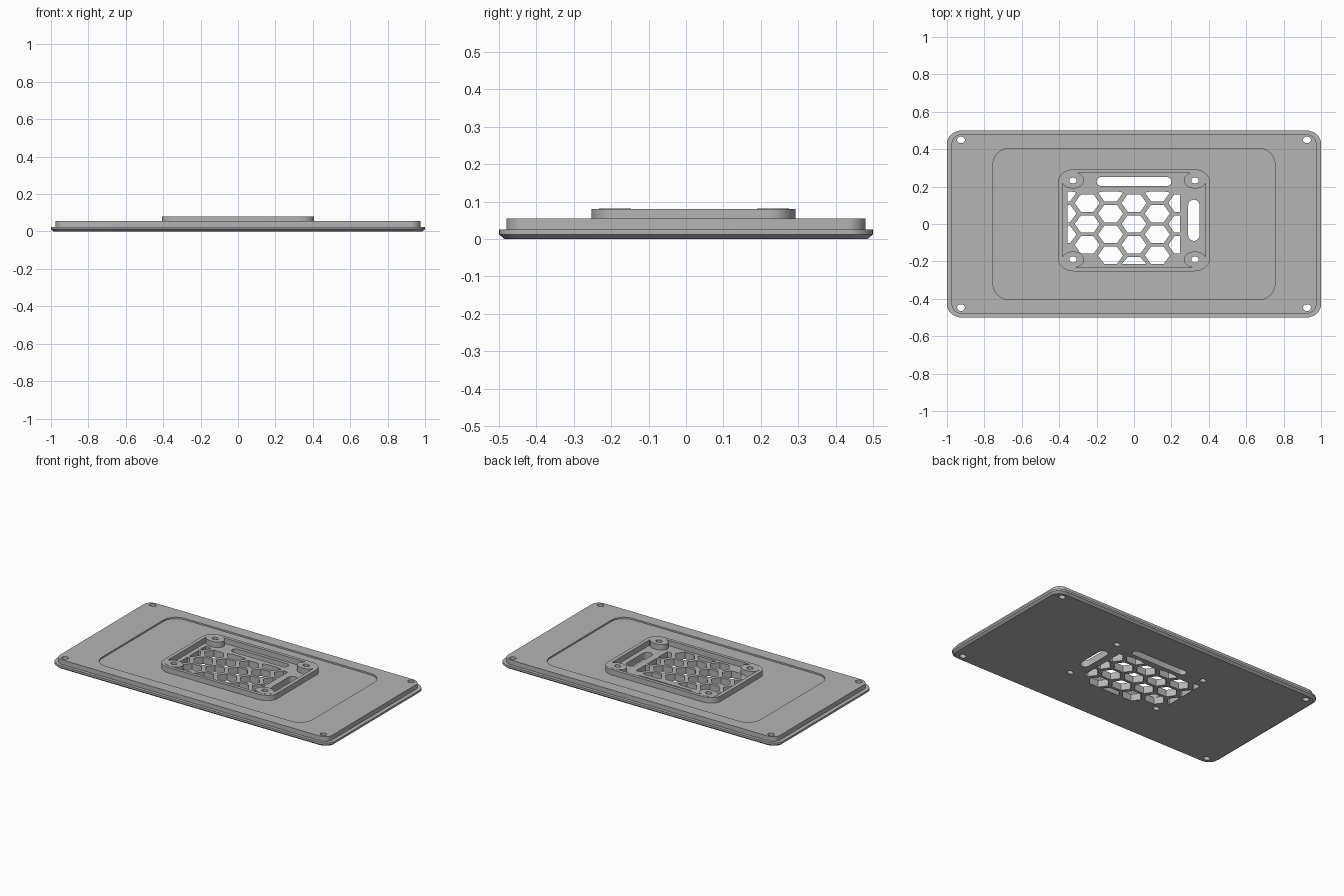
import bpy, bmesh, math

cube = bpy.data.objects.get("Cube")
if cube:
    bpy.data.objects.remove(cube, do_unlink=True)

grey = bpy.data.materials.new("plain_grey")
grey.use_nodes = True
GREY = (0.46, 0.46, 0.46, 1)
grey.diffuse_color = GREY
grey.node_tree.nodes["Principled BSDF"].inputs["Base Color"].default_value = GREY


def rounded(cx, cy, hx, hy, rx, ry, steps=8):
    """Outline of a rounded rectangle; equal half sizes and radii give an ellipse."""
    pts = []
    for q, (sx, sy) in enumerate([(1, 1), (-1, 1), (-1, -1), (1, -1)]):
        for i in range(steps + 1):
            a = math.pi / 2 * (q + i / steps)
            p = (cx + sx * (hx - rx) + rx * math.cos(a),
                 cy + sy * (hy - ry) + ry * math.sin(a))
            if not pts or math.dist(p, pts[-1]) > 1e-5:
                pts.append(p)
    if math.dist(pts[0], pts[-1]) < 1e-5:
        pts.pop()
    return pts


def ellipse(cx, cy, rx, ry):
    return rounded(cx, cy, rx, ry, rx, ry)


def loft(bm, layers, ring=False):
    """Join stacked outlines; cap the ends, or close them into a ring."""
    loops = [[bm.verts.new((x, y, z)) for x, y in pts] for pts, z in layers]
    pairs = list(zip(loops, loops[1:]))
    if ring:
        pairs.append((loops[-1], loops[0]))
    else:
        bm.faces.new(loops[0][::-1])
        bm.faces.new(loops[-1])
    for a, b in pairs:
        n = len(a)
        for i in range(n):
            j = (i + 1) % n
            bm.faces.new((a[i], a[j], b[j], b[i]))


def finish(bm, name):
    bmesh.ops.recalc_face_normals(bm, faces=bm.faces)
    me = bpy.data.meshes.new(name)
    bm.to_mesh(me)
    bm.free()
    me.materials.append(grey)
    ob = bpy.data.objects.new(name, me)
    bpy.context.collection.objects.link(ob)
    return ob


def cutter(name, outlines, z0, z1):
    bm = bmesh.new()
    for pts in outlines:
        loft(bm, [(pts, z0), (pts, z1)])
    ob = finish(bm, name)
    ob.hide_render = True
    return ob


def select(ob):
    bpy.ops.object.select_all(action='DESELECT')
    ob.select_set(True)
    bpy.context.view_layer.objects.active = ob


def cut(ob, tool):
    mod = ob.modifiers.new("cut", 'BOOLEAN')
    mod.operation, mod.solver, mod.object = 'DIFFERENCE', 'EXACT', tool
    select(ob)
    bpy.ops.object.modifier_apply(modifier=mod.name)


FLOOR, TOP, RIM = 0.045, 0.055, 0.08

# Stepped plate with a chamfered lower edge
bm = bmesh.new()
outer = rounded(0, 0, 1, 0.5, 0.08, 0.07)
step = rounded(0, 0, 0.975, 0.48, 0.055, 0.05)
loft(bm, [(rounded(0, 0, 0.985, 0.485, 0.065, 0.055), 0),
          (outer, 0.012), (outer, 0.025), (step, 0.025), (step, TOP)])
plate = finish(bm, "cover_plate")

# Shallow recess in the top
recess = cutter("recess_cutter", [rounded(0, 0, 0.755, 0.405, 0.09, 0.09)], FLOOR, 0.2)

# Honeycomb openings, clipped to the vent area
hexes = []
for col in range(-3, 3):
    offset = 0.056 if col % 2 else 0
    for row in range(-2, 2):
        cx, cy = col * 0.125, row * 0.112 + offset
        if abs(col) > 1 and row == -2:
            continue
        hexes.append((cx, cy))
    if col in (-2, 0, 2):
        continue
    if col != -3:
        hexes.append((cx, 0.168))


def clipped_hex(cx, cy):
    pts = []
    for i in range(6):
        a = i * math.pi / 3
        x = cx + 0.067 * math.cos(a)
        y = cy + 0.054 * math.sin(a)
        p = (min(max(x, -0.355), 0.245), min(max(y, -0.215), 0.175))
        if p not in pts:
            pts.append(p)
    return pts


vents = [clipped_hex(*h) for h in hexes]

# Cable slots behind and beside the honeycomb
vents.append(rounded(0, 0.227, 0.2, 0.024, 0.026, 0.0235))
vents.append(rounded(0.32, 0.02, 0.03, 0.11, 0.0295, 0.03))
vent_cutter = cutter("vent_cutter", vents, -0.1, 0.2)

# Screw holes in the plate corners and the bosses
bosses = [(x, y) for x in (-0.326, 0.326) for y in (-0.19, 0.233)]
corners = [(x, y) for x in (-0.925, 0.925) for y in (-0.447, 0.45)]
holes = [ellipse(x, y, 0.02, 0.016) for x, y in bosses]
holes += [ellipse(x, y, 0.021, 0.018) for x, y in corners]
hole_cutter = cutter("hole_cutter", holes, -0.1, 0.2)

for tool in (recess, vent_cutter, hole_cutter):
    cut(plate, tool)

# Raised rim around the vent
bm = bmesh.new()
rim_out = rounded(0, 0.02, 0.407, 0.273, 0.085, 0.07)
rim_in = rounded(0, 0.02, 0.383, 0.252, 0.06, 0.05)
loft(bm, [(rim_out, FLOOR), (rim_out, RIM), (rim_in, RIM), (rim_in, FLOOR)], ring=True)
rim = finish(bm, "vent_rim")

# Screw bosses in the rim corners
parts = [plate, rim]
for i, (x, y) in enumerate(bosses):
    bm = bmesh.new()
    body, hole = ellipse(x, y, 0.06, 0.043), ellipse(x, y, 0.02, 0.016)
    loft(bm, [(body, FLOOR), (body, RIM + 0.001), (hole, RIM + 0.001), (hole, FLOOR)], ring=True)
    parts.append(finish(bm, f"screw_boss_{i + 1}"))

for ob in parts:
    select(ob)
    bpy.ops.object.shade_smooth_by_angle(angle=math.radians(30))

for tool in (recess, vent_cutter, hole_cutter):
    bpy.data.objects.remove(tool, do_unlink=True)
